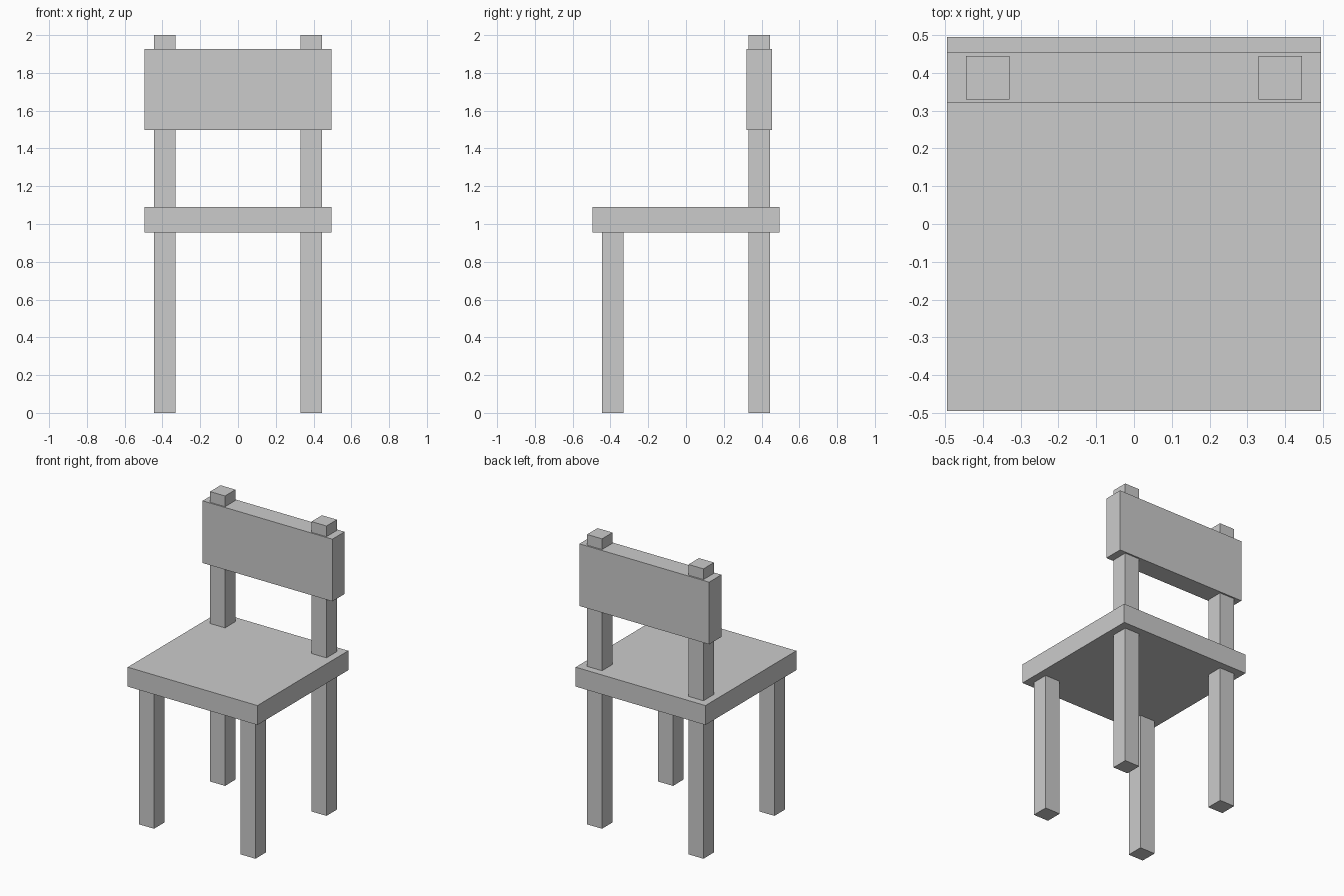
import bpy

if "Cube" in bpy.data.objects:
    bpy.data.objects.remove(bpy.data.objects["Cube"])


def box(name, x0, x1, y0, y1, z0, z1):
    bpy.ops.mesh.primitive_cube_add(
        size=1, location=((x0 + x1) / 2, (y0 + y1) / 2, (z0 + z1) / 2))
    ob = bpy.context.object
    ob.name = name
    ob.scale = (x1 - x0, y1 - y0, z1 - z0)
    bpy.ops.object.transform_apply(location=False, rotation=False, scale=True)
    return ob


HALF = 0.495                 # half width of seat and backrest
IN, OUT = 0.33, 0.444        # inner and outer faces of the legs
SEAT_LOW, SEAT_TOP = 0.956, 1.09

# Seat slab and backrest board
box("seat", -HALF, HALF, -HALF, HALF, SEAT_LOW, SEAT_TOP)
box("backrest", -HALF, HALF, 0.321, 0.455, 1.497, 1.926)

# Short front legs, and rear legs that run up through the backrest
for side, s in (("left", -1), ("right", 1)):
    x0, x1 = sorted((s * IN, s * OUT))
    box("front_leg_" + side, x0, x1, -OUT, -IN, 0, SEAT_LOW)
    box("rear_leg_" + side, x0, x1, IN, OUT, 0, 2)
